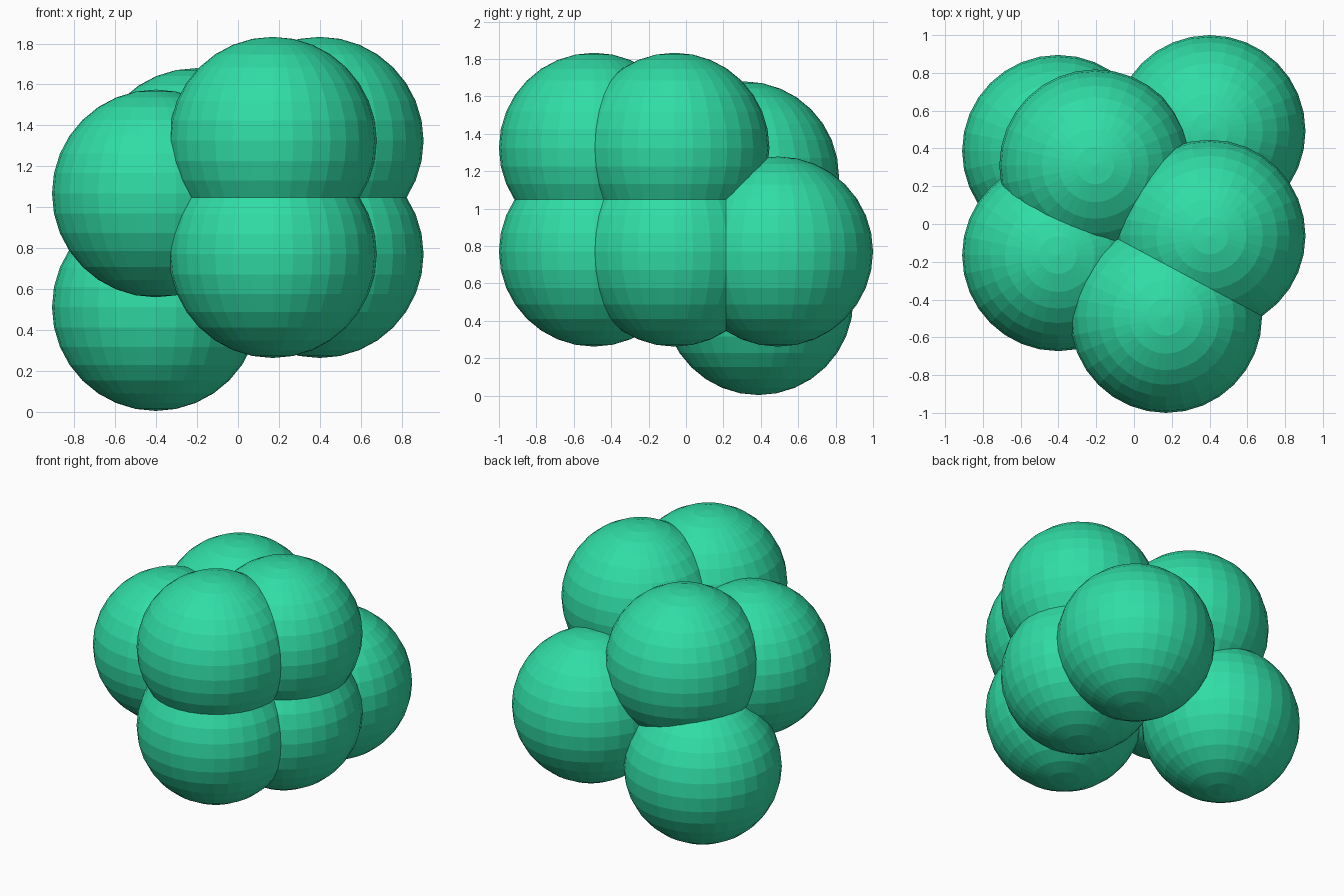
import bpy

if "Cube" in bpy.data.objects:
    bpy.data.objects.remove(bpy.data.objects["Cube"])

RADIUS = 0.508

mat = bpy.data.materials.new("green")
mat.diffuse_color = (0.03, 0.72, 0.38, 1.0)
mat.use_nodes = True
mat.node_tree.nodes["Principled BSDF"].inputs["Base Color"].default_value = mat.diffuse_color


def ball(name, x, y, z):
    bpy.ops.mesh.primitive_uv_sphere_add(
        segments=32, ring_count=16, radius=RADIUS, location=(x, y, z))
    ob = bpy.context.object
    ob.name = name
    ob.data.materials.append(mat)
    bpy.ops.object.shade_flat()


# two stacked pairs at the front and right
for level, z in (("lower", 0.77), ("upper", 1.325)):
    ball(f"front_ball_{level}", 0.17, -0.492, z)
    ball(f"right_ball_{level}", 0.40, -0.062, z)

# single balls around the back and left
ball("back_right_ball", 0.40, 0.492, 0.77)
ball("left_ball", -0.402, -0.165, 1.067)
ball("back_left_upper_ball", -0.205, 0.31, 1.172)
ball("back_left_base_ball", -0.402, 0.387, 0.511)
